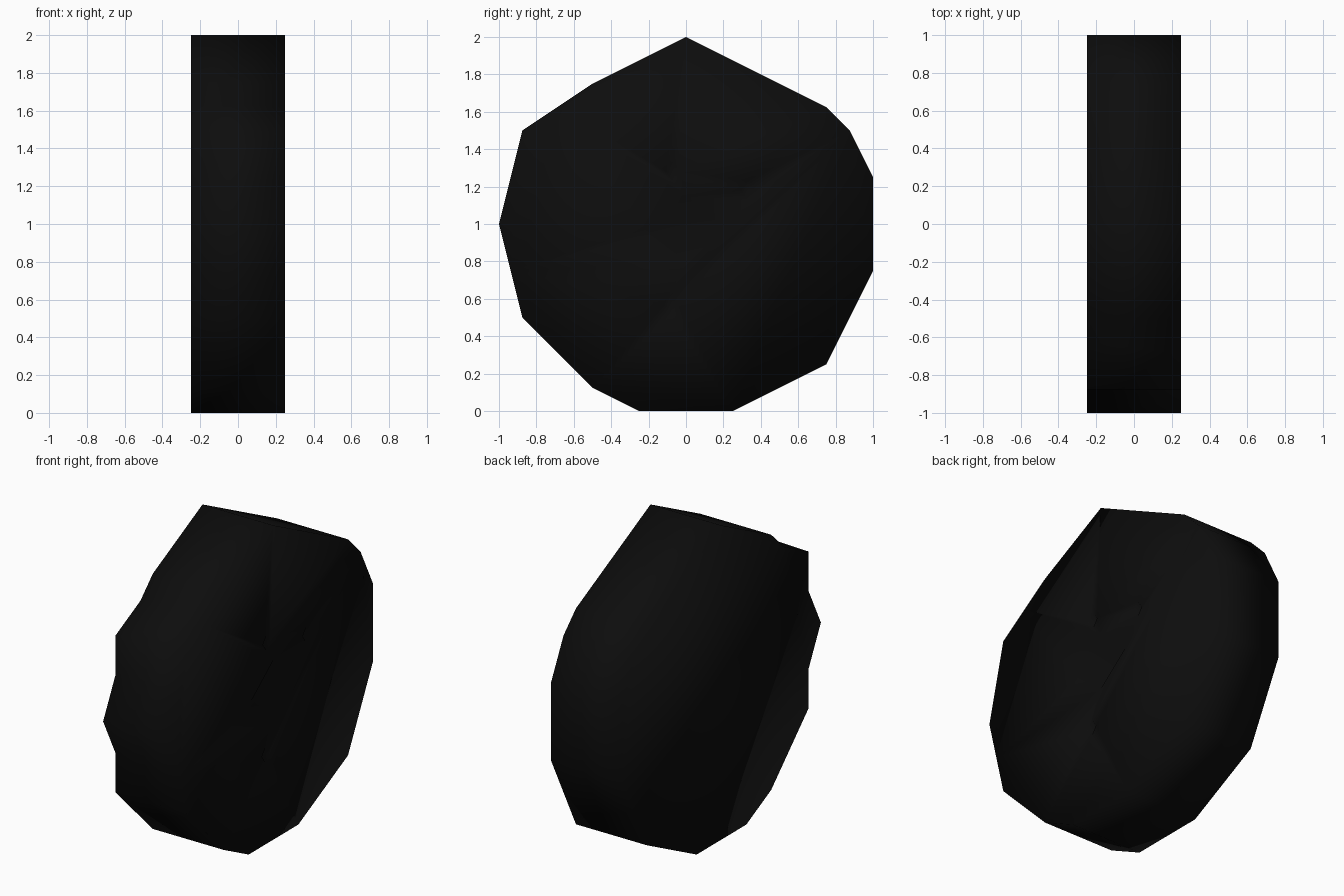
import bpy
import bmesh
from mathutils import Vector

cube = bpy.data.objects.get("Cube")
if cube:
    bpy.data.objects.remove(cube, do_unlink=True)

HALF_WIDTH = 0.25

rubber = bpy.data.materials.new("black_rubber")
rubber.use_nodes = True
colour = (0.004, 0.004, 0.004, 1)
rubber.diffuse_color = colour
rubber.node_tree.nodes["Principled BSDF"].inputs["Base Color"].default_value = colour
rubber.node_tree.nodes["Principled BSDF"].inputs["Roughness"].default_value = 0.9


def add_object(name, bm):
    bmesh.ops.recalc_face_normals(bm, faces=bm.faces[:])
    mesh = bpy.data.meshes.new(name)
    bm.to_mesh(mesh)
    bm.free()
    obj = bpy.data.objects.new(name, mesh)
    bpy.context.collection.objects.link(obj)
    mesh.materials.append(rubber)
    return obj


def loft(name, rims):
    """Join two (y, z) outlines lying at given x positions into a capped solid."""
    bm = bmesh.new()
    loops = [[bm.verts.new((x, y, z)) for y, z in outline] for x, outline in rims]
    a, b = loops
    for i in range(len(a)):
        j = (i + 1) % len(a)
        bm.faces.new((a[i], a[j], b[j], b[i]))
    bm.faces.new(a)
    bm.faces.new(b)
    return add_object(name, bm)


# Tyre: shared back outline, worn notches on the front of one rim only
shared_back = [(0, 2), (0.75, 1.625), (0.875, 1.5), (1, 1.25), (1, 0.75),
               (0.75, 0.25), (0.25, 0), (-0.25, 0), (-0.5, 0.125), (-0.875, 0.5)]
notched = [(-0.875, 0.75), (-1, 1), (-0.875, 1.25), (-0.875, 1.5),
           (-0.625, 1.625), (-0.5, 1.75)]
plain = [(-0.9375, 0.75), (-1, 1), (-0.9375, 1.25), (-0.875, 1.5),
         (-0.6875, 1.625), (-0.5, 1.75)]
tyre = loft("tyre", [(-HALF_WIDTH, shared_back + notched),
                     (HALF_WIDTH, shared_back + plain)])


def carve_dent(name, y, z, ry, rz, depth):
    """Cut a shallow four-sided pit into the left wall."""
    bm = bmesh.new()
    ring = [bm.verts.new((HALF_WIDTH + lift, y + ry * u * grow, z + rz * v * grow))
            for lift, grow in ((0.02, 1.1),)
            for u, v in ((1, 0), (0, 1), (-1, 0), (0, -1))]
    tip = bm.verts.new(Vector((HALF_WIDTH - depth, y, z)))
    for i in range(4):
        bm.faces.new((ring[i], ring[(i + 1) % 4], tip))
    bm.faces.new(ring)
    cutter = add_object(name, bm)
    cutter.hide_render = True
    mod = tyre.modifiers.new(name, "BOOLEAN")
    mod.operation = "DIFFERENCE"
    mod.solver = "EXACT"
    mod.object = cutter
    bpy.ops.object.modifier_apply(modifier=mod.name)
    bpy.data.objects.remove(cutter, do_unlink=True)


# Hub hollow and bolt pits
bpy.ops.object.select_all(action="DESELECT")
tyre.select_set(True)
bpy.context.view_layer.objects.active = tyre
carve_dent("hub_hollow", 0, 0.97, 0.24, 0.19, 0.1)
for n, (y, z) in enumerate([(-0.07, 1.28), (0.33, 1.18), (-0.08, 0.57)]):
    carve_dent("bolt_pit_%d" % n, y, z, 0.05, 0.07, 0.04)

bpy.ops.object.shade_smooth()
